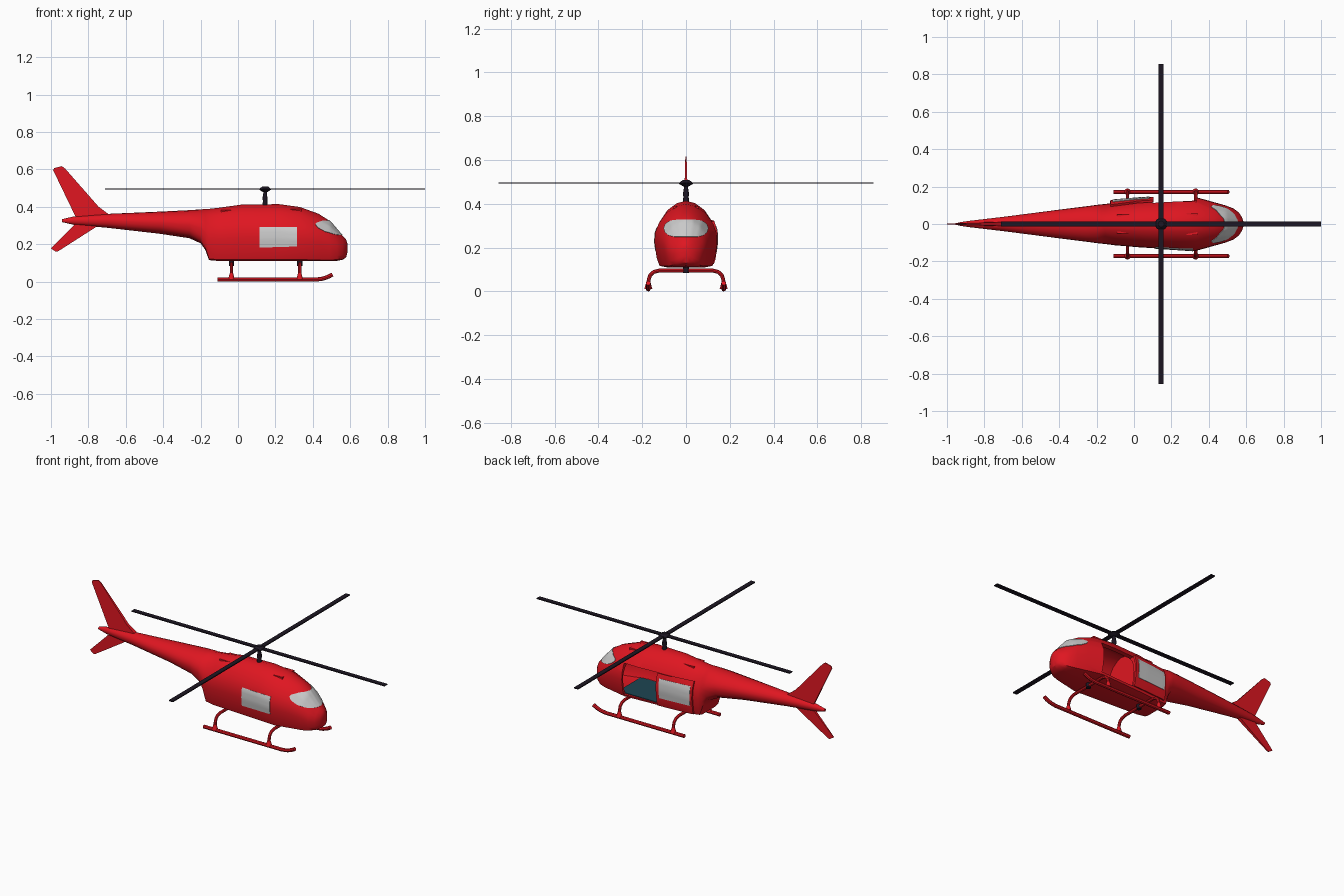
import bpy, bmesh
from math import pi, radians
from mathutils import Vector
from mathutils.bvhtree import BVHTree

if "Cube" in bpy.data.objects:
    bpy.data.objects.remove(bpy.data.objects["Cube"])


def material(name, rgb):
    m = bpy.data.materials.new(name)
    m.diffuse_color = (*rgb, 1)
    m.use_nodes = True
    m.node_tree.nodes["Principled BSDF"].inputs["Base Color"].default_value = m.diffuse_color
    return m


RED = material("red_paint", (0.74, 0.008, 0.015))
DARK = material("dark_metal", (0.012, 0.008, 0.016))
TEAL = material("teal_floor", (0.012, 0.06, 0.085))


def activate(ob):
    bpy.ops.object.select_all(action='DESELECT')
    ob.select_set(True)
    bpy.context.view_layer.objects.active = ob


def make(name, bm, mat=None, smooth=True):
    bmesh.ops.recalc_face_normals(bm, faces=bm.faces)
    me = bpy.data.meshes.new(name)
    bm.to_mesh(me)
    bm.free()
    ob = bpy.data.objects.new(name, me)
    bpy.context.collection.objects.link(ob)
    if mat:
        me.materials.append(mat)
    if smooth:
        activate(ob)
        bpy.ops.object.shade_smooth_by_angle(angle=radians(32))
    return ob


def box(name, lo, hi, mat=None):
    bm = bmesh.new()
    bmesh.ops.create_cube(bm, size=1)
    for v in bm.verts:
        v.co = [a + (c + 0.5) * (b - a) for a, b, c in zip(lo, hi, v.co)]
    return make(name, bm, mat, False)


def cone(name, x, y, z0, z1, r0, r1, mat, n=16):
    bm = bmesh.new()
    bmesh.ops.create_cone(bm, cap_ends=True, segments=n, radius1=r0, radius2=r1, depth=z1 - z0)
    bmesh.ops.translate(bm, verts=bm.verts, vec=(x, y, (z0 + z1) / 2))
    return make(name, bm, mat)


def tube(name, pts, r, mat):
    cu = bpy.data.curves.new(name, 'CURVE')
    cu.dimensions, cu.bevel_depth, cu.bevel_resolution, cu.use_fill_caps = '3D', r, 2, True
    sp = cu.splines.new('POLY')
    sp.points.add(len(pts) - 1)
    for p, co in zip(sp.points, pts):
        p.co = (*co, 1)
    cu.materials.append(mat)
    ob = bpy.data.objects.new(name, cu)
    bpy.context.collection.objects.link(ob)
    activate(ob)
    bpy.ops.object.convert(target='MESH')
    bpy.ops.object.shade_smooth_by_angle(angle=radians(40))


# Fuselage stations: x, bottom z, top z, half width, boxiness of the section
STATIONS = [
    (-0.94, 0.318, 0.334, 0.008, 0), (-0.88, 0.304, 0.348, 0.017, 0), (-0.70, 0.288, 0.362, 0.038, 0),
    (-0.42, 0.256, 0.374, 0.074, 0), (-0.26, 0.232, 0.382, 0.094, 0.2), (-0.20, 0.205, 0.386, 0.102, 0.5),
    (-0.175, 0.17, 0.388, 0.105, 0.8), (-0.155, 0.115, 0.389, 0.107, 1), (-0.10, 0.11, 0.395, 0.114, 1),
    (0.02, 0.11, 0.412, 0.124, 1), (0.22, 0.11, 0.414, 0.137, 1), (0.33, 0.11, 0.399, 0.144, 1),
    (0.43, 0.11, 0.363, 0.116, 1), (0.49, 0.11, 0.325, 0.099, 1), (0.53, 0.111, 0.278, 0.084, 0.9),
    (0.56, 0.117, 0.243, 0.062, 0.7), (0.578, 0.13, 0.226, 0.036, 0.4), (0.585, 0.155, 0.205, 0.012, 0)]
BOXY = [(0, 0), (0.6, 0), (0.84, 0.025), (0.93, 0.15), (1, 0.4), (0.98, 0.55),
        (0.87, 0.69), (0.62, 0.86), (0.3, 0.965), (0, 1)]
ROUND = [(0, 0), (0.5, 0.067), (0.77, 0.18), (0.93, 0.32), (1, 0.5), (0.97, 0.62),
         (0.87, 0.75), (0.64, 0.88), (0.34, 0.97), (0, 1)]


def station(x):
    for a, b in zip(STATIONS, STATIONS[1:]):
        if x <= b[0]:
            t = (x - a[0]) / (b[0] - a[0])
            return [p + (q - p) * t for p, q in zip(a, b)]


def loft(name, xs, side=0, low=0, high=0):
    bm = bmesh.new()
    rings = []
    for x in xs:
        _, zb, zt, w, k = station(x)
        zb, zt, w = zb + low, zt - high, w - side
        half = [(w * (r[0] + (b[0] - r[0]) * k), zb + (zt - zb) * (r[1] + (b[1] - r[1]) * k))
                for r, b in zip(ROUND, BOXY)]
        loop = half + [(-y, z) for y, z in half[-2:0:-1]]
        rings.append([bm.verts.new((x, y, z)) for y, z in loop])
    n = len(rings[0])
    for a, b in zip(rings, rings[1:]):
        for i in range(n):
            bm.faces.new((a[i], a[(i + 1) % n], b[(i + 1) % n], b[i]))
    bm.faces.new(rings[0])
    bm.faces.new(rings[-1])
    return make(name, bm, RED)


fuselage = loft("fuselage", [s[0] for s in STATIONS])
surface = BVHTree.FromPolygons([v.co.copy() for v in fuselage.data.vertices],
                               [list(p.vertices) for p in fuselage.data.polygons])


def panel(name, axis, us, span, offset, thick, mat=None):
    """Curved panel: a grid cast onto the fuselage along an axis, then thickened."""
    d = Vector(axis)
    bm = bmesh.new()
    cols = []
    for u in us:
        lo, hi = span(u)
        col = []
        for j in range(9):
            z = lo + (hi - lo) * j / 8
            start = Vector((0, u, z)) if d.x else Vector((u, 0, z))
            hit, nor, _, _ = surface.ray_cast(start - d * 2, d)
            nor = nor if nor.dot(d) < 0 else -nor
            col.append((bm.verts.new(hit + nor * offset), bm.verts.new(hit + nor * (offset - thick))))
        cols.append(col)
    m, n = len(cols) - 1, 8
    for i in range(m):
        for j in range(n):
            for k in (0, 1):
                bm.faces.new((cols[i][j][k], cols[i + 1][j][k], cols[i + 1][j + 1][k], cols[i][j + 1][k]))
    rim = ([cols[i][0] for i in range(m)] + [cols[m][j] for j in range(n)]
           + [cols[i][n] for i in range(m, 0, -1)] + [cols[0][j] for j in range(n, 0, -1)])
    for a, b in zip(rim, rim[1:] + rim[:1]):
        bm.faces.new((a[0], b[0], b[1], a[1]))
    return make(name, bm, mat)


def steps(a, b, n=16):
    return [a + (b - a) * i / n for i in range(n + 1)]


# Windscreen, side window, slid-back door with its window
panel("windscreen", (-1, 0, 0), steps(-0.1, 0.1, 32),
      lambda y: (0.287 - 0.039 * (1.001 - abs(y / 0.1) ** 4) ** 0.5,
                 0.287 + 0.039 * (1.001 - abs(y / 0.1) ** 4) ** 0.5), 0.003, 0.022)
panel("side_window", (0, 1, 0), steps(0.115, 0.315),
      lambda x: (0.182 + 0.03 * (x - 0.115), 0.292), 0.003, 0.022)
panel("sliding_door", (0, -1, 0), steps(-0.125, 0.105), lambda x: (0.13, 0.318), 0.016, 0.012, RED)
panel("door_window", (0, -1, 0), steps(-0.112, 0.085), lambda x: (0.182, 0.292), 0.019, 0.017)

# Hollow cabin and open doorway
cavity = loft("cabin_cutter", [0.09, 0.22, 0.33, 0.43, 0.49], 0.012, 0.018, 0.045)
doorway = box("doorway_cutter", (0.1, 0.05, 0.13), (0.335, 0.3, 0.318), RED)
for cutter in (cavity, doorway):
    mod = fuselage.modifiers.new("cut", 'BOOLEAN')
    mod.operation, mod.solver, mod.object = 'DIFFERENCE', 'EXACT', cutter
    activate(fuselage)
    bpy.ops.object.modifier_apply(modifier=mod.name)
    bpy.data.objects.remove(cutter)
box("cabin_floor", (0.095, -0.105, 0.124), (0.38, 0.11, 0.134), TEAL)

# Roof vents
for s in (-1, 1):
    box("roof_vent", (0.28, s * 0.05 - 0.008, 0.36), (0.34, s * 0.05 + 0.008, 0.388), RED)
    box("rear_vent", (-0.09, s * 0.045 - 0.006, 0.35), (-0.02, s * 0.045 + 0.006, 0.384), RED)


# Tail fins: outline points of x, z, half thickness
def fin(name, pts):
    bm = bmesh.new()
    sides = [[bm.verts.new((x, s * t, z)) for x, z, t in pts] for s in (1, -1)]
    for f in sides:
        bm.faces.new(f)
    for i in range(len(pts)):
        j = (i + 1) % len(pts)
        bm.faces.new((sides[0][i], sides[0][j], sides[1][j], sides[1][i]))
    make(name, bm, RED)


fin("upper_fin", [(-0.69, 0.345, 0.012), (-0.695, 0.363, 0.012), (-0.745, 0.40, 0.009), (-0.925, 0.605, 0.003),
                  (-0.942, 0.617, 0.003), (-0.982, 0.607, 0.002), (-0.988, 0.595, 0.002), (-0.865, 0.34, 0.008)])
fin("lower_fin", [(-0.74, 0.31, 0.012), (-0.765, 0.288, 0.011), (-0.965, 0.16, 0.003), (-0.975, 0.16, 0.003),
                  (-1.0, 0.177, 0.002), (-0.865, 0.312, 0.008)])

# Rotor mast, hub and blades
MX, RZ = 0.145, 0.495
cone("rotor_mast", MX, 0, 0.40, 0.49, 0.014, 0.009, DARK)
cone("mast_collar", MX, 0, 0.435, 0.455, 0.013, 0.013, DARK)
cone("hub_lower", MX, 0, 0.48, 0.493, 0.014, 0.034, DARK)
cone("hub_upper", MX, 0, 0.493, 0.508, 0.034, 0.016, DARK)
box("rotor_blades_long", (MX - 0.855, -0.014, RZ - 0.003), (1.0, 0.014, RZ + 0.003), DARK)
box("rotor_blades_cross", (MX - 0.014, -0.855, RZ - 0.003), (MX + 0.014, 0.855, RZ + 0.003), DARK)

# Landing skids, cross tubes, feet and belly mounts
for s in (-1, 1):
    y = s * 0.172
    tube("skid", [(-0.11, y, 0.011), (0.42, y, 0.011), (0.455, y, 0.016), (0.485, y, 0.027), (0.505, y, 0.038)],
         0.011, RED)
    for x in (-0.035, 0.33):
        cone("skid_foot", x, y, 0.012, 0.045, 0.018, 0.009, RED, 12)
bend = [(0.172, 0.02), (0.17, 0.055), (0.163, 0.075), (0.147, 0.089), (0.12, 0.096)]
for x in (-0.035, 0.33):
    tube("cross_tube", [(x, -y, z) for y, z in bend] + [(x, y, z) for y, z in bend[::-1]], 0.009, RED)
    cone("belly_mount", x, 0, 0.084, 0.115, 0.014, 0.014, DARK)
